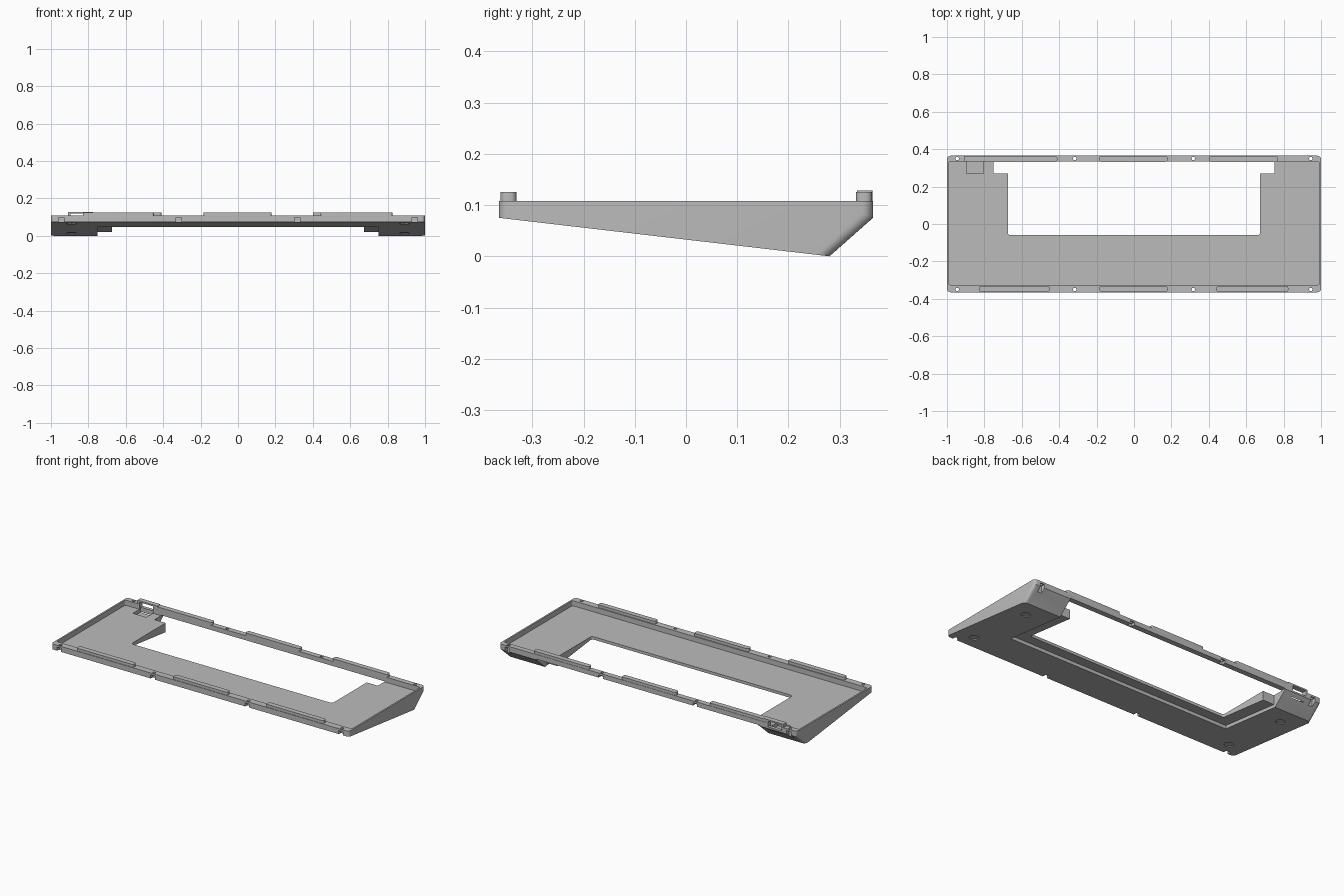
import bpy, bmesh, math
from mathutils import Vector

if "Cube" in bpy.data.objects:
    bpy.data.objects.remove(bpy.data.objects["Cube"], do_unlink=True)

grey = bpy.data.materials.new("plain grey")
grey.use_nodes = True
grey.diffuse_color = (0.5, 0.5, 0.5, 1)
grey.node_tree.nodes["Principled BSDF"].inputs["Base Color"].default_value = (0.5, 0.5, 0.5, 1)

SLOPE = 0.075 / 0.645


def underside(y):
    return 0.075 - SLOPE * (y + 0.365)


def finish(bm, name):
    bmesh.ops.recalc_face_normals(bm, faces=bm.faces)
    mesh = bpy.data.meshes.new(name)
    bm.to_mesh(mesh)
    bm.free()
    mesh.materials.append(grey)
    obj = bpy.data.objects.new(name, mesh)
    bpy.context.collection.objects.link(obj)
    return obj


def box(name, x, y, z, radius=0.0):
    """Box from three ranges, with rounded upright edges."""
    bm = bmesh.new()
    bmesh.ops.create_cube(bm, size=1)
    for v in bm.verts:
        v.co = [sum(r) / 2 + c * (r[1] - r[0]) for c, r in zip(v.co, (x, y, z))]
    if radius:
        upright = [e for e in bm.edges
                   if (e.verts[0].co - e.verts[1].co).xy.length < 1e-5]
        bmesh.ops.bevel(bm, geom=upright, offset=radius, segments=5,
                        profile=0.5, affect='EDGES')
    return finish(bm, name)


def prism(name, half, points, radius=0.0):
    """Side profile (y, z) extruded across x, with rounded end edges."""
    bm = bmesh.new()
    face = bm.faces.new([bm.verts.new((-half, y, z)) for y, z in points])
    new = bmesh.ops.extrude_face_region(bm, geom=[face])["geom"]
    bmesh.ops.translate(bm, vec=(2 * half, 0, 0),
                        verts=[g for g in new if isinstance(g, bmesh.types.BMVert)])
    if radius:
        edges = []
        for e in bm.edges:
            d = e.verts[0].co - e.verts[1].co
            if abs(d.x) < 1e-5 and abs(d.z) > abs(d.y) * 0.5:
                edges.append(e)
        bmesh.ops.bevel(bm, geom=edges, offset=radius, segments=6,
                        profile=0.5, affect='EDGES')
    return finish(bm, name)


def cylinder(name, at, radius, depth, tilt=0.0):
    bm = bmesh.new()
    bmesh.ops.create_cone(bm, cap_ends=True, segments=24, radius1=radius,
                          radius2=radius, depth=depth)
    obj = finish(bm, name)
    obj.location = at
    obj.rotation_euler.x = tilt
    return obj


def cut(target, cutter, keep=False):
    cutter.hide_render = True
    mod = target.modifiers.new("cut", 'BOOLEAN')
    mod.operation = 'DIFFERENCE'
    mod.solver = 'EXACT'
    mod.object = cutter
    bpy.context.view_layer.objects.active = target
    bpy.context.view_layer.update()
    bpy.ops.object.modifier_apply(modifier=mod.name)
    if not keep:
        bpy.data.objects.remove(cutter, do_unlink=True)


# Wedge-shaped case body
body = prism("case_body", 1.0, [(-0.365, 0.108), (-0.365, 0.075), (0.28, 0),
                                (0.365, 0.075), (0.365, 0.108)], 0.02)

# Shallow tray inside the walls
cut(body, box("tray_cutter", (-0.99, 0.99), (-0.325, 0.333), (0.077, 0.3), 0.008))

# Stepped pocket below, leaving a ledge and the rear rail
cut(body, prism("pocket_cutter", 0.75, [
    (-0.13, -0.1), (-0.13, underside(-0.13) + 0.02), (0.27, underside(0.27) + 0.02),
    (0.27, 0.08), (0.45, 0.08), (0.45, -0.1)]))

# Large opening through the floor
cut(body, box("opening_cutter", (-0.675, 0.675), (-0.06, 0.31), (-0.2, 0.3), 0.015))
cut(body, box("rear_opening_cutter", (-0.75, 0.75), (0.272, 0.332), (-0.2, 0.3)))

# Screw holes with notches in the front and rear walls
for side in (-1, 1):
    for x in (-0.945, -0.317, 0.317, 0.945):
        cut(body, cylinder("screw_cutter", (x, side * 0.35, 0.1), 0.009, 0.1))
        ys = sorted((side * 0.34, side * 0.4))
        cut(body, box("notch_cutter", (x - 0.014, x + 0.014), ys, (0.03, 0.097)))

# Round foot recesses in the sloping underside
for x in (-0.89, 0.89):
    for y in (-0.27, 0.16):
        cut(body, cylinder("foot_cutter", (x, y, underside(y)), 0.027, 0.008,
                           -math.atan(SLOPE)))

# Raised lips along the front and rear rails
lips = {"front": ((-0.83, -0.45), (-0.185, 0.18), (0.44, 0.825)),
        "rear": ((-0.79, -0.41), (-0.185, 0.18), (0.40, 0.77))}
parts = [body]
for edge, spans in lips.items():
    ys = (-0.362, -0.331) if edge == "front" else (0.332, 0.363)
    for i, span in enumerate(spans):
        parts.append(box(f"{edge}_lip_{i + 1}", span, ys, (0.102, 0.125), 0.012))

# Connector frame with its window and floor recess
frame = box("connector_frame", (-0.91, -0.775), (0.334, 0.364), (0.1, 0.128), 0.004)
parts.append(frame)
window = box("window_cutter", (-0.895, -0.805), (0.3, 0.4), (0.085, 0.119))
cut(frame, window, keep=True)
cut(body, window)
cut(body, box("recess_cutter", (-0.895, -0.805), (0.27, 0.345), (0.055, 0.1)))

for obj in parts:
    bpy.ops.object.select_all(action='DESELECT')
    obj.select_set(True)
    bpy.context.view_layer.objects.active = obj
    bpy.ops.object.shade_smooth_by_angle(angle=math.radians(30))
